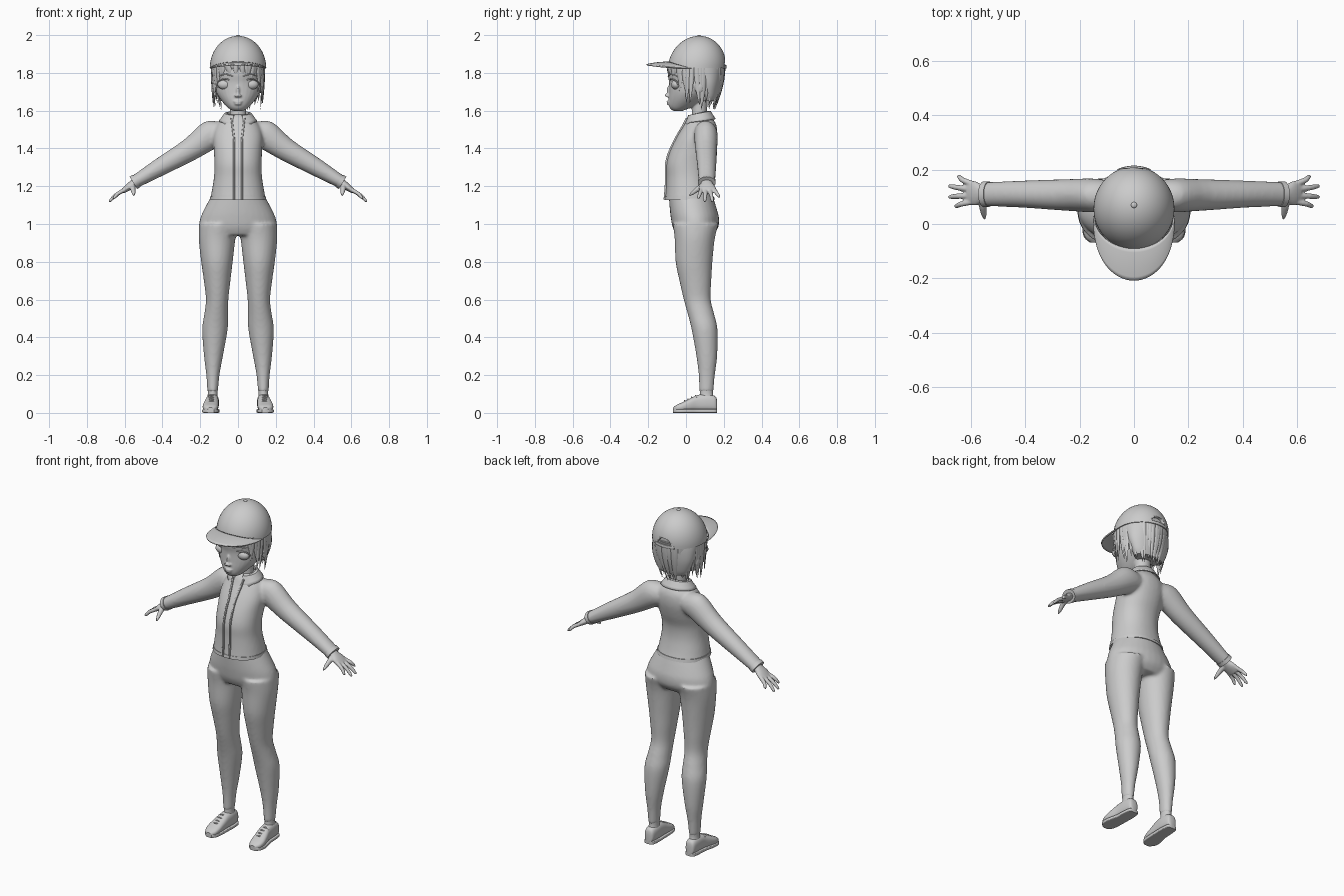
import bpy, bmesh, math, random
from math import sin, cos, pi
from mathutils import Vector as V, Matrix

if "Cube" in bpy.data.objects:
    bpy.data.objects.remove(bpy.data.objects["Cube"])

random.seed(4)


# ---------- helpers ----------
def spline(rows, k=4):
    """Catmull-Rom through rows of numbers."""
    out = []
    for i in range(len(rows) - 1):
        a, b, c, d = (rows[min(max(j, 0), len(rows) - 1)] for j in (i - 1, i, i + 1, i + 2))
        for s in range(k):
            t = s / k
            out.append([q + .5 * t * (r - p + t * (2*p - 5*q + 4*r - w + t * (3*(q - r) + w - p)))
                        for p, q, r, w in zip(a, b, c, d)])
    return out + [list(rows[-1])]


def loft(bm, rings, n=32, p=2):
    """Skin closed rings given as (centre, u axis, v axis); p > 2 squares the section."""
    e, loops = 2 / p, []
    f = lambda x: math.copysign(abs(x) ** e, x)
    for c, u, v in rings:
        loops.append([bm.verts.new(V(c) + V(u) * f(cos(2*pi*i/n)) + V(v) * f(sin(2*pi*i/n))) for i in range(n)])
    for a, b in zip(loops, loops[1:]):
        for i in range(n):
            bm.faces.new((a[i], a[(i+1) % n], b[(i+1) % n], b[i]))
    bm.faces.new(loops[0])
    bm.faces.new(loops[-1])


def stack(bm, rows, k=4, n=32, p=2):
    """Horizontal sections: z, x0, x1, y0, y1."""
    loft(bm, [(((a+b)/2, (c+d)/2, z), ((b-a)/2, 0, 0), (0, (d-c)/2, 0)) for z, a, b, c, d in spline(rows, k)], n, p)


def sym(rows):
    return [(z, -r, r, a, b) for z, r, a, b in rows]


def tube(bm, pts, n=10):
    """Round tube through x, y, z, radius."""
    pts = spline(pts, 3)
    for i in range(1):
        rings = []
        for j, q in enumerate(pts):
            d = (V(pts[min(j+1, len(pts)-1)][:3]) - V(pts[max(j-1, 0)][:3])).normalized()
            u = d.cross(V((0, 0, 1)) if abs(d.z) < .9 else V((0, 1, 0))).normalized()
            rings.append((q[:3], u * q[3], d.cross(u) * q[3]))
        loft(bm, rings, n)


def ball(bm, c, s):
    bmesh.ops.create_uvsphere(bm, u_segments=24, v_segments=14, radius=1,
                              matrix=Matrix.Translation(c) @ Matrix.Diagonal((*s, 1)))


def mirror(bm):
    g = bmesh.ops.duplicate(bm, geom=bm.verts[:] + bm.edges[:] + bm.faces[:])['geom']
    bmesh.ops.scale(bm, vec=(-1, 1, 1), verts=[v for v in g if isinstance(v, bmesh.types.BMVert)])


def finish(bm, name, voxel=0, smooth=5, solid=0):
    bmesh.ops.recalc_face_normals(bm, faces=bm.faces[:])
    me = bpy.data.meshes.new(name)
    bm.to_mesh(me)
    bm.free()
    o = bpy.data.objects.new(name, me)
    bpy.context.collection.objects.link(o)
    bpy.ops.object.select_all(action='DESELECT')
    o.select_set(True)
    bpy.context.view_layer.objects.active = o
    bpy.ops.object.shade_smooth_by_angle(angle=math.radians(40))
    if voxel:
        m = o.modifiers.new('fuse', 'REMESH')
        m.mode, m.voxel_size, m.use_smooth_shade = 'VOXEL', voxel, True
        m = o.modifiers.new('relax', 'SMOOTH')
        m.factor, m.iterations = .5, smooth
    if solid:
        m = o.modifiers.new('thickness', 'SOLIDIFY')
        m.thickness, m.offset = solid, 0
    return o


def sheet(bm, rows):
    g = [[bm.verts.new(p) for p in r] for r in rows]
    for a, b in zip(g, g[1:]):
        for i in range(len(a) - 1):
            bm.faces.new((a[i], a[i+1], b[i+1], b[i]))


# ---------- trousers ----------
bm = bmesh.new()
stack(bm, [(1.0, 0, .206, -.07, .172), (.92, .014, .208, -.06, .152), (.8, .028, .195, -.055, .14),
           (.7, .04, .181, -.035, .134), (.6, .051, .17, -.012, .131), (.52, .053, .179, .01, .15),
           (.44, .055, .19, .03, .167), (.3, .08, .18, .055, .165), (.2, .098, .168, .067, .153),
           (.11, .106, .162, .07, .145)])
mirror(bm)
stack(bm, sym([(1.16, .135, -.092, .138), (1.08, .178, -.086, .163), (1.03, .2, -.08, .175),
               (.98, .208, -.07, .17), (.94, .2, -.05, .14)]))
finish(bm, 'trousers', .009)

# ---------- jacket ----------
TORSO = [(1.13, .147, -.112, .15), (1.18, .138, -.107, .135), (1.25, .127, -.104, .122), (1.32, .125, -.104, .125),
         (1.39, .128, -.084, .148), (1.46, .132, -.05, .164), (1.52, .115, -.015, .162),
         (1.56, .075, .005, .14), (1.58, .05, .025, .12)]
bm = bmesh.new()
loft(bm, [((x, y, z), (.53*r, 0, .85*r), (0, w, 0)) for x, y, z, r, w in spline(
    [(.06, .1, 1.49, .06, .05), (.14, .105, 1.475, .076, .062), (.253, .107, 1.395, .061, .058),
     (.41, .11, 1.303, .048, .05), (.53, .11, 1.232, .036, .045), (.55, .11, 1.22, .035, .044)])])
mirror(bm)
stack(bm, sym(TORSO), p=2.2)
finish(bm, 'jacket', .009)

# hem, cuffs, front edges
bm = bmesh.new()
stack(bm, sym([(1.128, .149, -.114, .152), (1.146, .147, -.112, .148)]), k=1, n=48, p=2.2)
finish(bm, 'jacket_hem')
bm = bmesh.new()
loft(bm, [((x, .11, z), (.53*.038, 0, .85*.038), (0, .047, 0)) for x, z in ((.535, 1.229), (.554, 1.218))])
mirror(bm)
finish(bm, 'sleeve_cuffs')
bm = bmesh.new()
loft(bm, [((.021 + .012 * max(0, z - 1.45) / .1, a - .001, z), (.005, 0, 0), (0, .006, 0))
          for z, r, a, b in spline(TORSO[:-1])], n=12, p=4)
mirror(bm)
finish(bm, 'jacket_front_edges')

# folded collar, open at the front
bm = bmesh.new()
rows = []
for r, h, drop in ((.058, .0, 0), (.06, .03, 0), (.07, .028, 0), (.09, .0, .012), (.1, -.012, .03)):
    rows.append([])
    for i in range(41):
        a = .33 + (2*pi - .66) * i / 40
        back = (1 - cos(a)) / 2
        tip = max(0, 1 - back * 5)
        rows[-1].append((r * sin(a), .07 - r * .85 * cos(a), 1.545 + h + .022*back - drop * tip))
sheet(bm, rows)
finish(bm, 'collar', solid=.006)

# ---------- hands ----------
bm = bmesh.new()
loft(bm, [((x, y, z), (.61*t, 0, .79*t), (0, w, 0)) for x, y, z, t, w in spline(
    [(.53, .11, 1.232, .022, .028), (.556, .11, 1.213, .021, .032), (.585, .113, 1.192, .018, .045),
     (.612, .116, 1.172, .012, .042)])], n=20)
for y0, y1, x, z in ((.082, .066, .662, 1.134), (.105, .1, .684, 1.117), (.128, .139, .684, 1.117), (.148, .174, .652, 1.14)):
    tube(bm, [(.595, y0, 1.184, .011), ((x+.6)/2+.004, (y0+y1)/2, (z+1.178)/2+.006, .0105), (x-.008, y1, z+.007, .008), (x, y1, z, .003)])
tube(bm, [(.56, .1, 1.207, .017), (.557, .065, 1.187, .014), (.553, .035, 1.164, .01), (.55, .018, 1.15, .004)])
mirror(bm)
finish(bm, 'hands', .004, 3)

# ---------- shoes ----------
SHOE = [(.165, .135, .014, .06), (.155, .135, .028, .088), (.11, .135, .034, .1), (.06, .137, .035, .094),
        (.02, .142, .039, .076), (-.02, .146, .041, .056), (-.05, .146, .034, .042), (-.068, .145, .015, .028)]
bm = bmesh.new()
loft(bm, [((x, y, t/2 + .004), (w, 0, 0), (0, 0, t/2 - .004)) for y, x, w, t in spline(SHOE)], p=2.6)
mirror(bm)
finish(bm, 'shoes')
bm = bmesh.new()
loft(bm, [((x, y, .01), (w + .003, 0, 0), (0, 0, .01)) for y, x, w, t in spline(SHOE)], p=6)
mirror(bm)
finish(bm, 'shoe_soles')
bm = bmesh.new()
for y, z in ((.05, .088), (.03, .079), (.01, .069), (-.008, .06)):
    tube(bm, [(.118, y + .006, z - .008, .004), (.141, y, z + .004, .004), (.164, y + .006, z - .008, .004)], 8)
mirror(bm)
finish(bm, 'shoe_laces')
bm = bmesh.new()
stack(bm, [(.07, .106, .164, .07, .15), (.1, .108, .16, .074, .143), (.125, .108, .16, .074, .143)])
mirror(bm)
finish(bm, 'ankles')

# ---------- head ----------
bm = bmesh.new()
ball(bm, (.127, .07, 1.725), (.013, .024, .036))
ball(bm, (.01, -.1, 1.678), (.01, .008, .007))
mirror(bm)
stack(bm, sym([(1.598, .02, -.062, -.02), (1.606, .04, -.078, .0), (1.625, .063, -.09, .05), (1.66, .093, -.092, .1),
               (1.7, .116, -.09, .14), (1.75, .126, -.09, .17), (1.8, .13, -.097, .182), (1.86, .125, -.085, .18),
               (1.93, .09, -.03, .15)]))
stack(bm, sym([(1.52, .055, .02, .125), (1.57, .044, .03, .112), (1.66, .046, .03, .115)]))
ball(bm, (0, -.098, 1.682), (.012, .015, .01))
ball(bm, (0, -.088, 1.705), (.009, .014, .03))
ball(bm, (0, -.09, 1.648), (.024, .014, .006))
ball(bm, (0, -.089, 1.636), (.02, .014, .007))
finish(bm, 'head', .005, 3)

# eyes, lids and brows
bm = bmesh.new()
ball(bm, (.068, -.052, 1.738), (.04, .026, .027))
mirror(bm)
finish(bm, 'eyes')
bm = bmesh.new()
tube(bm, [(.068 - .042 * cos(a), -.074 + .032 * max(0, -cos(a)) - .006 * sin(a), 1.738 + .029 * sin(a), .004)
          for a in [pi * i / 8 for i in range(9)]], 8)
mirror(bm)
finish(bm, 'eyelids')
bm = bmesh.new()
tube(bm, [(.028, -.094, 1.782, .003), (.065, -.08, 1.793, .004), (.105, -.045, 1.782, .002)], 8)
mirror(bm)
finish(bm, 'eyebrows')

# ---------- hair ----------
bm = bmesh.new()
stack(bm, sym([(1.85, .139, -.06, .2), (1.8, .136, .01, .196), (1.74, .129, .05, .188),
               (1.68, .108, .07, .175), (1.65, .09, .075, .163)]))
for i in range(46):
    a = -pi + 2*pi*(i + random.uniform(.2, .8)) / 46
    b, back = abs(a), max(0, -cos(a))
    tip = 1.79 if b < .55 else 1.79 - .17 * min(1, (b - .55) / .85)
    tip += random.uniform(-.018, .025)
    sway, w = random.uniform(-.1, .1), random.uniform(.014, .02)
    rings = []
    for j in range(7):
        t = j / 6
        z, s, q = 1.845 + (tip - 1.845) * t, 1 - .3 * back * t * t - .04 * t * t, a + sway * t * t
        f = (1 - t ** 2.2) + .04
        rings.append(((.137 * s * sin(q), .053 - .149 * s * cos(q), z),
                      (w*f*cos(q), w*f*sin(q), 0), (.007*f*sin(q), -.007*f*cos(q), 0)))
    loft(bm, rings, 8)
finish(bm, 'hair')

# ---------- cap ----------
bm = bmesh.new()
loft(bm, [((0, .057 + .013 * sin(t), 1.826 + .17 * sin(t)), (.149 * cos(t), 0, 0), (0, .154 * cos(t), 0))
          for t in [1.54 * i / 18 for i in range(19)]], 48)
crown = finish(bm, 'cap_crown')
bm = bmesh.new()
bmesh.ops.create_cone(bm, cap_ends=True, segments=32, radius1=.045, radius2=.045, depth=.1,
                      matrix=Matrix.Translation((0, .239, 1.832)) @ Matrix.Rotation(pi/2, 4, 'X'))
cutter = finish(bm, 'cap_opening_cutter')
cutter.hide_render = True
cutter.hide_set(True)
m = crown.modifiers.new('opening', 'BOOLEAN')
m.object, m.operation, m.solver = cutter, 'DIFFERENCE', 'EXACT'
bm = bmesh.new()
loft(bm, [((.149 * sin(a), .057 + .154 * cos(a), 1.832), (.004*sin(a), .004*cos(a), 0), (0, 0, .009))
          for a in [-.42 + .84 * i / 12 for i in range(13)]], 12, 4)
finish(bm, 'cap_strap')
bm = bmesh.new()
ball(bm, (0, .07, 1.995), (.011, .011, .006))
finish(bm, 'cap_button')

# arched brim between the crown edge and the outer outline
bm = bmesh.new()
rows = []
for k in range(9):
    t = k / 8
    rows.append([])
    for i in range(33):
        a = pi * i / 32
        x, s = cos(a), sin(a)
        y_in, y_out = .03 - .12 * s, .02 - .228 * s ** .85
        rows[-1].append((.147 * x, y_in + (y_out - y_in) * t, 1.824 + .032 * s ** 1.3 - .013 * t * t * s))
sheet(bm, rows)
finish(bm, 'cap_brim', solid=.008)
